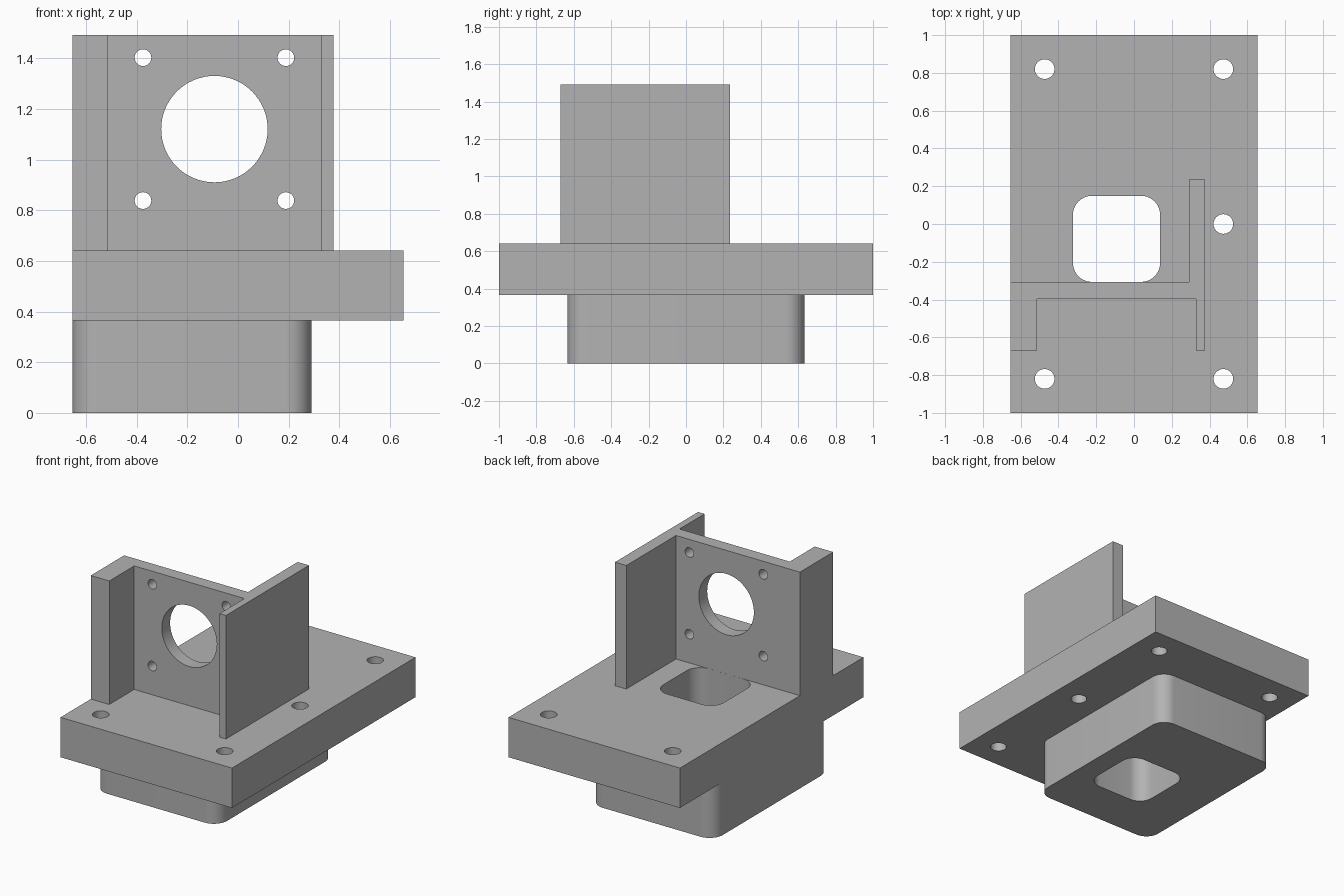
import bpy
import bmesh
from math import cos, sin, pi
from mathutils import Matrix

cube = bpy.data.objects.get("Cube")
if cube:
    bpy.data.objects.remove(cube, do_unlink=True)

GREY = (0.45, 0.45, 0.45, 1)
grey = bpy.data.materials.new("plain grey")
grey.use_nodes = True
grey.diffuse_color = GREY
grey.node_tree.nodes["Principled BSDF"].inputs["Base Color"].default_value = GREY

PLATE_BOTTOM, PLATE_TOP, WALL_TOP = 0.365, 0.64, 1.492
SIDE, FRONT = 0.654, 1.0


def prism(name, outline, z0, z1, matrix=Matrix()):
    """Extrude a flat outline from z0 to z1."""
    bm = bmesh.new()
    face = bm.faces.new([bm.verts.new((x, y, z0)) for x, y in outline])
    top = bmesh.ops.extrude_face_region(bm, geom=[face])["geom"]
    verts = [v for v in top if isinstance(v, bmesh.types.BMVert)]
    bmesh.ops.translate(bm, verts=verts, vec=(0, 0, z1 - z0))
    bmesh.ops.transform(bm, matrix=matrix, verts=bm.verts)
    bmesh.ops.recalc_face_normals(bm, faces=bm.faces)
    mesh = bpy.data.meshes.new(name)
    bm.to_mesh(mesh)
    bm.free()
    mesh.materials.append(grey)
    obj = bpy.data.objects.new(name, mesh)
    bpy.context.collection.objects.link(obj)
    return obj


def rectangle(x0, x1, y0, y1, radius=0, steps=10):
    if not radius:
        return [(x0, y0), (x1, y0), (x1, y1), (x0, y1)]
    centres = rectangle(x0 + radius, x1 - radius, y0 + radius, y1 - radius)
    return [(cx + radius * cos(a), cy + radius * sin(a))
            for corner, (cx, cy) in enumerate(centres)
            for a in [pi + (corner + i / steps) * pi / 2 for i in range(steps + 1)]]


def circle(cx, cy, radius, sides):
    return [(cx + radius * cos(2 * pi * i / sides), cy + radius * sin(2 * pi * i / sides))
            for i in range(sides)]


def combine(body, tool, operation):
    """Apply a boolean and remove the tool."""
    mod = body.modifiers.new("combine", "BOOLEAN")
    mod.operation, mod.solver, mod.object = operation, "EXACT", tool
    bpy.context.view_layer.objects.active = body
    bpy.ops.object.modifier_apply(modifier=mod.name)
    bpy.data.objects.remove(tool, do_unlink=True)


# Base plate with screw holes
mount = prism("motor_mount", rectangle(-SIDE, SIDE, -FRONT, FRONT), PLATE_BOTTOM, PLATE_TOP)
for x, y in [(-0.473, -0.82), (-0.473, 0.82), (0.473, -0.82), (0.473, 0), (0.473, 0.82)]:
    combine(mount, prism("screw_hole", circle(x, y, 0.052, 32), 0.2, 0.8), "DIFFERENCE")

# Rounded block below, flush with one side of the plate
block = prism("lower_block", rectangle(-SIDE, 0.29, -0.634, 0.634, 0.1), 0, 0.45)
combine(mount, block, "UNION")

# Upright bracket: drilled wall between a thick and a thin flange
bracket = prism("bracket", [
    (-SIDE, -0.67), (-0.513, -0.67), (-0.513, -0.398), (0.328, -0.398), (0.328, -0.67),
    (0.377, -0.67), (0.377, 0.235), (0.291, 0.235), (0.291, -0.307), (-SIDE, -0.307),
], 0.55, WALL_TOP)
upright = Matrix.Rotation(pi / 2, 4, "X")
bores = [(-0.093, 1.12, 0.21, 64)]
bores += [(x, z, 0.033, 24) for x in (-0.375, 0.189) for z in (0.838, 1.402)]
for x, z, radius, sides in bores:
    bore = prism("bore", circle(x, z, radius, sides), 0.28, 0.45, upright)
    combine(bracket, bore, "DIFFERENCE")
combine(mount, bracket, "UNION")

# Rounded opening through plate and block
opening = prism("opening", rectangle(-0.323, 0.138, -0.3065, 0.149, 0.1), -0.1, 0.7)
combine(mount, opening, "DIFFERENCE")

# Smooth the curved walls, keep edges sharp
bpy.ops.object.select_all(action="DESELECT")
mount.select_set(True)
bpy.context.view_layer.objects.active = mount
bpy.ops.object.shade_smooth_by_angle(angle=pi / 6)
